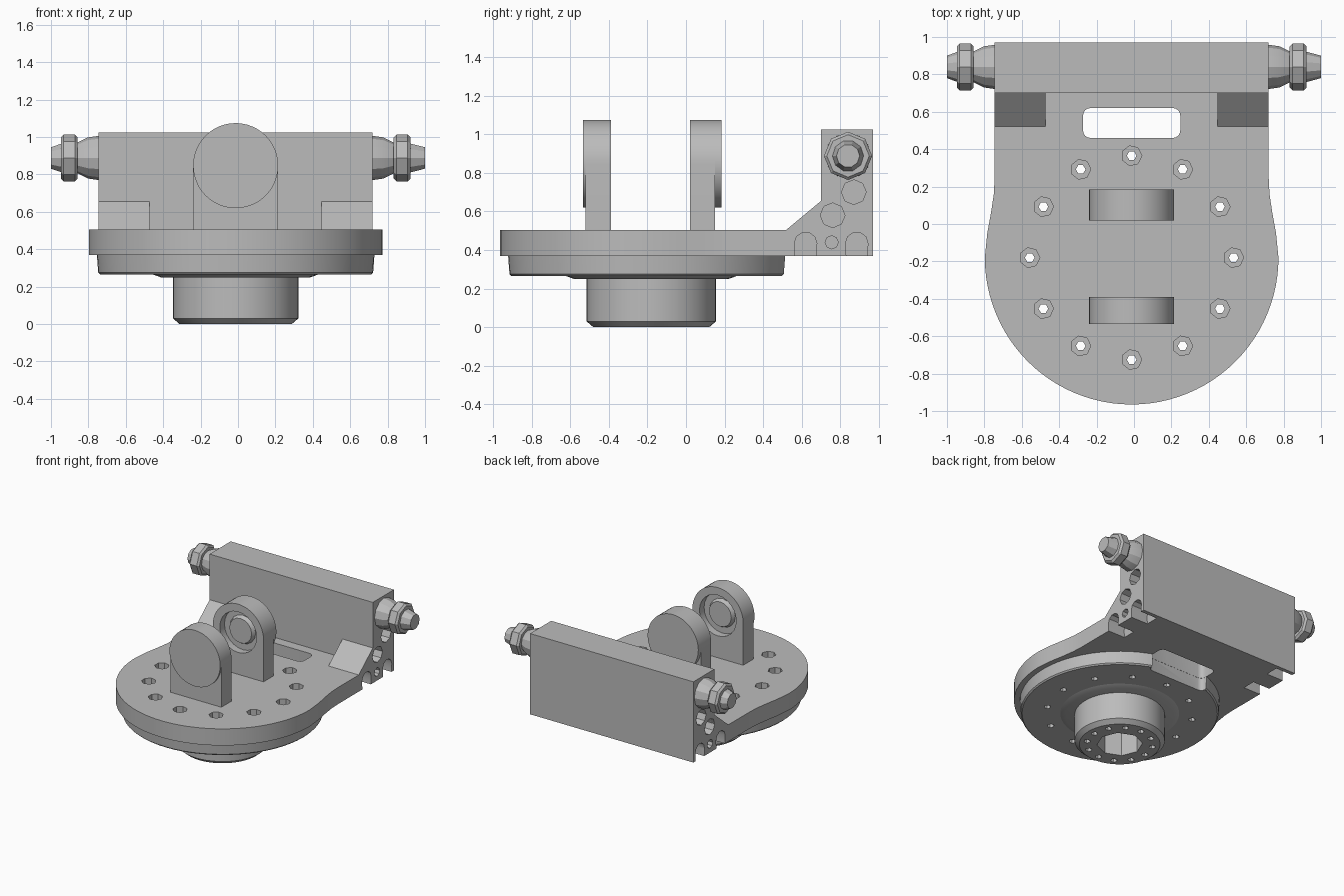
import bpy, bmesh
from math import cos, sin, pi, radians

if "Cube" in bpy.data.objects:
    bpy.data.objects.remove(bpy.data.objects["Cube"])

grey = bpy.data.materials.new("machined_grey")
grey.use_nodes = True
COLOUR = (0.5, 0.5, 0.5, 1)
grey.diffuse_color = COLOUR
grey.node_tree.nodes["Principled BSDF"].inputs["Base Color"].default_value = COLOUR

CX, CY = -0.0125, -0.18          # turntable centre
PLACE = {"X": lambda u, v, t: (t, u, v),
         "Y": lambda u, v, t: (u, t, v),
         "Z": lambda u, v, t: (u, v, t)}


def loft(name, rings, axis):
    """Closed solid through rings of (points, position along axis)."""
    bm = bmesh.new()
    loops = [[bm.verts.new(PLACE[axis](u, v, t)) for u, v in pts] for pts, t in rings]
    n = len(loops[0])
    for a, b in zip(loops, loops[1:]):
        for i in range(n):
            j = (i + 1) % n
            bm.faces.new((a[i], a[j], b[j], b[i]))
    bm.faces.new(loops[0])
    bm.faces.new(loops[-1])
    bmesh.ops.recalc_face_normals(bm, faces=bm.faces)
    mesh = bpy.data.meshes.new(name)
    bm.to_mesh(mesh)
    bm.free()
    mesh.materials.append(grey)
    obj = bpy.data.objects.new(name, mesh)
    bpy.context.collection.objects.link(obj)
    return obj


def prism(name, pts, axis, lo, hi):
    return loft(name, [(pts, lo), (pts, hi)], axis)


def arc(u, v, r, start=0, end=360, n=24):
    full = end - start == 360
    steps = n if full else n - 1
    return [(u + r * cos(radians(start + (end - start) * i / steps)),
             v + r * sin(radians(start + (end - start) * i / steps))) for i in range(n)]


def lathe(name, profile, u, v, axis, n=48):
    return loft(name, [(arc(u, v, r, n=n), t) for t, r in profile], axis)


def rect(u0, u1, v0, v1):
    return [(u0, v0), (u1, v0), (u1, v1), (u0, v1)]


def activate(obj):
    bpy.ops.object.select_all(action="DESELECT")
    obj.select_set(True)
    bpy.context.view_layer.objects.active = obj


def cut(obj, cutters):
    activate(obj)
    for c in cutters:
        mod = obj.modifiers.new("cut", "BOOLEAN")
        mod.operation, mod.solver, mod.object = "DIFFERENCE", "EXACT", c
        bpy.ops.object.modifier_apply(modifier=mod.name)


cutters = []


def cutter(obj):
    obj.hide_render = True
    cutters.append(obj)
    return obj


# Base plate: round front blending into a straight back
HALF = 0.7325
side = [(HALF, 0.97), (HALF, 0.25), (0.737, 0.16), (0.752, 0.06), (0.772, -0.05)]
outline = [(CX + x, y) for x, y in side]
outline += arc(CX, CY, 0.785, 0, -180, 49)
outline += [(CX - x, y) for x, y in reversed(side)]
plate = prism("base_plate", outline, "Z", 0.37, 0.505)

# Turntable disc and hub below
disc = lathe("turntable_disc", [(0.265, 0.725), (0.275, 0.735), (0.369, 0.742)], CX, CY, "Z", 64)
lathe("hub_collar", [(0.25, 0.4), (0.268, 0.45)], CX, CY, "Z")
hub = lathe("hub", [(0, 0.3), (0.03, 0.335), (0.26, 0.335)], CX, CY, "Z")

# Rear wall and side gussets
wall = prism("rear_wall", rect(0.70, 0.97, 0.505, 1.025), "X", CX - HALF, CX + HALF)
gussets = [prism("gusset", [(0.52, 0.505), (0.70, 0.505), (0.70, 0.655)], "X",
                 *sorted((CX + s * 0.46, CX + s * HALF))) for s in (-1, 1)]

# Bolt holes around the plate, narrower through the disc
bolt_big, bolt_small, hub_bolts = [], [], []
for i in range(12):
    a = pi * i / 6
    x, y = CX + 0.545 * cos(a), CY + 0.545 * sin(a)
    bolt_big.append(cutter(prism("bolt_hole_cutter", arc(x, y, 0.054, n=7), "Z", 0.372, 0.6)))
    bolt_small.append(cutter(prism("bolt_core_cutter", arc(x, y, 0.026, n=6), "Z", 0.2, 0.45)))
    x, y = CX + 0.245 * cos(a), CY + 0.245 * sin(a)
    hub_bolts.append(cutter(prism("hub_bolt_cutter", arc(x, y, 0.025, n=6), "Z", -0.1, 0.08)))

# Slot behind the lugs
slot_pts = []
for x, y, start in ((0.26, 0.58, 0), (-0.26, 0.58, 90), (-0.26, 0.50, 180), (0.26, 0.50, 270)):
    r = 0.04
    slot_pts += arc(x - (r if x > 0 else -r) + CX, y, r, start, start + 90, 5)
slot = cutter(prism("slot_cutter", slot_pts, "Z", 0.1, 0.6))

# Holes in both ends of the wall
end_holes = []
for s in (-1, 1):
    lo, hi = sorted((CX + s * 0.58, CX + s * 0.8))
    for y, z, r in ((0.87, 0.70, 0.064), (0.76, 0.58, 0.064), (0.755, 0.44, 0.034)):
        end_holes.append(cutter(prism("end_hole_cutter", arc(y, z, r, n=8), "X", lo, hi)))
    for y in (0.62, 0.885):
        pts = arc(y, 0.435, 0.058, 0, 180, 6) + [(y - 0.05, 0.3), (y + 0.05, 0.3)]
        end_holes.append(cutter(prism("end_notch_cutter", pts, "X", lo, hi)))

bore = cutter(prism("hub_bore_cutter", arc(CX, CY, 0.17, n=8), "Z", -0.1, 0.2))
cut(plate, bolt_big + bolt_small + [slot] + end_holes)
cut(disc, bolt_small + [slot])
cut(hub, hub_bolts + [bore])
for part in [wall] + gussets:
    cut(part, end_holes)

# Upright lugs, each with an outer cap and an inner bearing recess
W, TOP = 0.2275, 0.847
arch = [(CX - W, 0.50), (CX + W, 0.50)] + arc(CX, TOP, W, 0, 180, 25)
for name, inner, outer, cap in (("front", -0.39, -0.52, -0.535), ("rear", 0.02, 0.15, 0.185)):
    sgn = 1 if outer > inner else -1
    lug = prism(name + "_lug", arch, "Y", *sorted((inner, outer)))
    recess = cutter(prism("recess_cutter", arc(CX, TOP, 0.165), "Y",
                          *sorted((inner - sgn * 0.05, inner + sgn * 0.06))))
    cut(lug, [recess])
    lathe(name + "_lug_cap", [(outer - sgn * 0.01, W), (cap, W)], CX, TOP, "Y")
    lathe(name + "_bearing", [(inner + sgn * 0.07, 0.12), (inner + sgn * 0.03, 0.1)], CX, TOP, "Y", 16)

# Side pivots: tapered collar, nut and tip
for s, name, tip in ((1, "left", 1.0125), (-1, "right", 0.9875)):
    shapes = {"collar": ([(0.72, 0.12), (0.79, 0.11), (0.86, 0.075)], 12),
              "nut": ([(0.845, 0.11), (0.86, 0.125), (0.92, 0.125), (0.935, 0.11)], 8),
              "tip": ([(0.92, 0.085), (tip, 0.06)], 10)}
    for part, (prof, n) in shapes.items():
        lathe(name + "_pivot_" + part, [(CX + s * d, r) for d, r in prof], 0.84, 0.888, "X", n)

# Remove cutters and finish shading
for c in cutters:
    bpy.data.objects.remove(c)
for obj in list(bpy.context.collection.objects):
    if obj.type == "MESH" and grey.name in obj.data.materials:
        activate(obj)
        bpy.ops.object.shade_smooth_by_angle(angle=radians(25))
